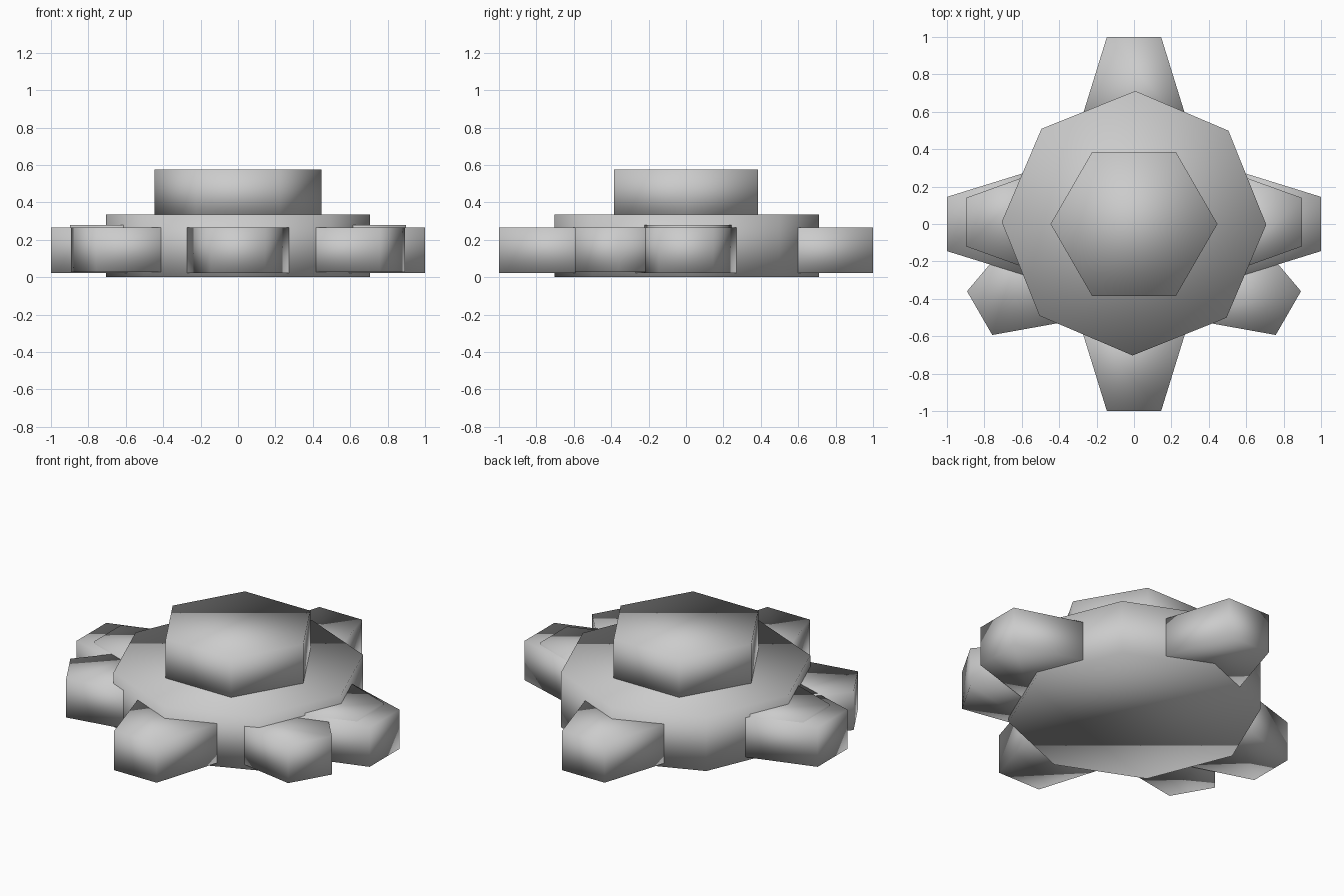
import bpy, bmesh, math
from mathutils import Matrix

if "Cube" in bpy.data.objects:
    bpy.data.objects.remove(bpy.data.objects["Cube"])

grey = bpy.data.materials.new("light grey")
grey.use_nodes = True
colour = (0.6, 0.6, 0.6, 1)
grey.diffuse_color = colour
grey.node_tree.nodes["Principled BSDF"].inputs["Base Color"].default_value = colour


def prism(name, outline, z0, z1, matrix=Matrix()):
    """Extrude a flat outline from z0 to z1, shaded smooth all over."""
    bm = bmesh.new()
    base = bm.faces.new([bm.verts.new((x, y, z0)) for x, y in outline])
    top = bmesh.ops.extrude_face_region(bm, geom=[base], use_keep_orig=True)["geom"]
    for v in top:
        if isinstance(v, bmesh.types.BMVert):
            v.co.z = z1
    bmesh.ops.recalc_face_normals(bm, faces=bm.faces)
    bm.transform(matrix)
    for f in bm.faces:
        f.smooth = True
    mesh = bpy.data.meshes.new(name)
    bm.to_mesh(mesh)
    bm.free()
    mesh.materials.append(grey)
    obj = bpy.data.objects.new(name, mesh)
    bpy.context.collection.objects.link(obj)


def polygon(sides, radius, turn=0.0, cy=0.0):
    angles = [turn + math.tau * i / sides for i in range(sides)]
    return [(radius * math.cos(a), cy + radius * math.sin(a)) for a in angles]


def arm(name, angle, tip, half, flare, z0, z1, cy=0.0):
    """Tapered block pointing outwards, its wide root inside the body."""
    root = 0.48
    wide = half + flare * (tip - root)
    outline = [(root, -wide), (tip, -half), (tip, half), (root, wide)]
    place = Matrix.Translation((0, cy, 0)) @ Matrix.Rotation(math.radians(angle), 4, "Z")
    prism(name, outline, z0, z1, place)


# Octagonal body and hexagonal cap
prism("body", polygon(8, 0.707, math.radians(-0.6), 0.004), 0, 0.335)
prism("cap", polygon(6, 0.446), 0.32, 0.575)

# Four main arms
for name, angle in (("left", 0), ("back", 90), ("right", 180), ("front", 270)):
    arm(name + "_arm", angle, 1.0, 0.145, 0.31, 0.022, 0.265)

# Shorter raised blocks over the side arms, and diagonal front arms
for name, side, front in (("left", 0, -30), ("right", 180, 210)):
    arm(name + "_raised_block", side, 0.897, 0.13, 0.36, 0.03, 0.28, 0.01)
    arm(name + "_diagonal_arm", front, 0.953, 0.135, 0.36, 0.028, 0.265)
